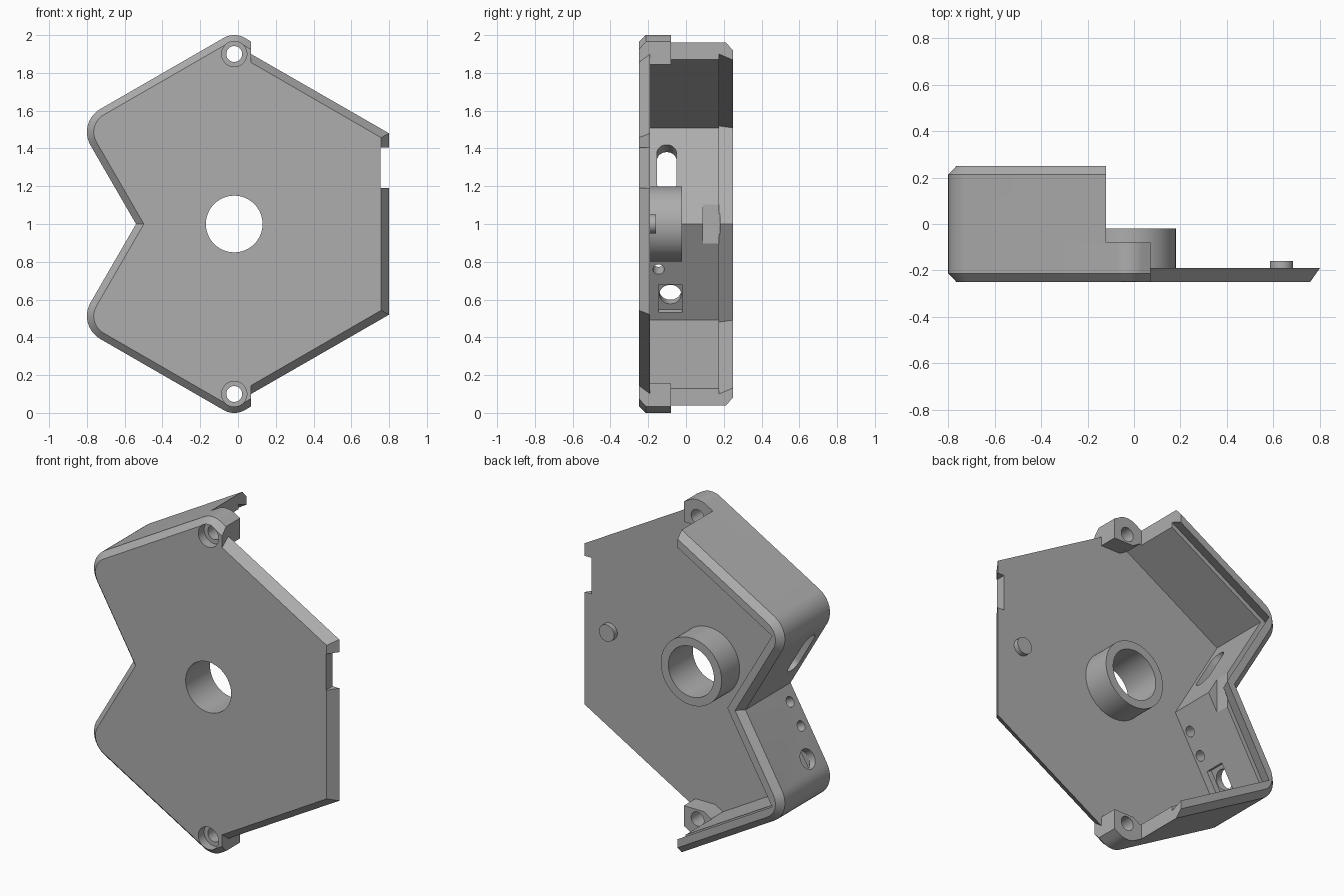
import bpy, bmesh, math
from mathutils import Matrix, Vector

cube = bpy.data.objects.get("Cube")
if cube:
    bpy.data.objects.remove(cube, do_unlink=True)

grey = bpy.data.materials.new("matte grey")
grey.use_nodes = True
grey.diffuse_color = (0.42, 0.42, 0.42, 1)
grey.node_tree.nodes["Principled BSDF"].inputs["Base Color"].default_value = (0.42, 0.42, 0.42, 1)

COS, SIN = math.cos(math.pi / 6), 0.5
CX = -0.02                       # x of the central hole and the two ears


def loft(name, rings, matrix=None):
    """Solid from (depth, outline) rings; outlines lie in local x-z, depth along local y."""
    bm = bmesh.new()
    loops = [[bm.verts.new((u, d, v)) for u, v in pts] for d, pts in rings]
    n = len(loops[0])
    for a, b in zip(loops, loops[1:]):
        for i in range(n):
            bm.faces.new((a[i], a[(i + 1) % n], b[(i + 1) % n], b[i]))
    bm.faces.new(loops[0])
    bm.faces.new(loops[-1])
    if matrix:
        bm.transform(matrix)
    bmesh.ops.recalc_face_normals(bm, faces=bm.faces)
    me = bpy.data.meshes.new(name)
    bm.to_mesh(me)
    bm.free()
    me.materials.append(grey)
    ob = bpy.data.objects.new(name, me)
    bpy.context.collection.objects.link(ob)
    return ob


def combine(target, tool, operation="DIFFERENCE"):
    mod = target.modifiers.new("bool", "BOOLEAN")
    mod.operation, mod.object, mod.solver = operation, tool, "EXACT"
    bpy.context.view_layer.objects.active = target
    bpy.ops.object.modifier_apply(modifier=mod.name)
    bpy.data.objects.remove(tool, do_unlink=True)


def stadium(r, half=0.0, n=32, cx=0.0, cz=0.0):
    """Circle, or a slot with round ends when half > 0."""
    pts = []
    for i in range(n):
        a = (i + 0.5) * 2 * math.pi / n
        pts.append((cx + r * math.cos(a) + math.copysign(half, math.cos(a)), cz + r * math.sin(a)))
    return pts


def rect(x0, x1, z0, z1):
    return [(x0, z0), (x1, z0), (x1, z1), (x0, z1)]


def arc(cx, cz, r, a0, a1, n=10):
    return [(cx + r * math.cos(math.radians(a0 + (a1 - a0) * i / n)),
             cz + r * math.sin(math.radians(a0 + (a1 - a0) * i / n))) for i in range(n + 1)]


def outline(d, xend, rounded=True):
    """Notched outline moved inward by d, mirrored about z = 1 and closed at xend."""
    apex = 2.0175 - d / COS
    corner = (-0.851 + (COS + SIN) * d, 1.538 - (COS - SIN) * d)
    half = [(-0.54 + d / COS, 1.0)]
    if rounded:
        half += arc(-0.66, 1.487, 0.14 - d, 210, 120)
        half += arc(CX, 1.8905, 0.11 - d, 120, 60)
    else:
        half += [corner, (CX, apex)]
    half.append((xend, apex - (xend - CX) * math.tan(math.pi / 6)))
    return half + [(x, 2 - z) for x, z in reversed(half[1:])]


# Chamfered shell, its low front shoulder, and the hollow inside
shell = loft("enclosure_shell", [(-0.25, outline(0.036, 0.07)), (-0.212, outline(0, 0.07)),
                                 (0.212, outline(0, 0.07)), (0.25, outline(0.036, 0.07))])
combine(shell, loft("cut", [(-0.08, rect(-0.12, 0.5, -1, 3)), (0.5, rect(-0.12, 0.5, -1, 3))]))
combine(shell, loft("cut", [(-0.19, outline(0.078, 0.3, False)), (0.175, outline(0.078, 0.3, False)),
                            (0.1751, outline(0.052, 0.3, False)), (0.2501, outline(0.08, 0.3, False)),
                            (0.3, outline(0.08, 0.3, False))]))

# Right half of the front plate with undercut edges
back = [(0.05, 1.911), (0.8, 1.48), (0.8, 0.52), (0.05, 0.089)]
front = [(0.05, 1.866), (0.758, 1.457), (0.758, 0.543), (0.05, 0.134)]
combine(shell, loft("plate", [(-0.25, front), (-0.19, back)]), "UNION")

# Screw ears at top and bottom
for s in (1, -1):
    ear = [(-0.11, 1.875), (-0.06, 1.845), (0.07, 1.845), (0.07, 1.94), (CX, 1.985), (-0.11, 1.94)]
    ear = [(x, 1 + s * (z - 1)) for x, z in ear]
    combine(shell, loft("ear", [(-0.205, ear), (-0.08, ear)]), "UNION")
    cz = 1 + s * 0.9
    for r, y in ((0.042, 0.0), (0.067, -0.195)):
        hole = stadium(r, cx=CX, cz=cz)
        combine(shell, loft("cut", [(-0.3, hole), (y, hole)]))

# Central opening, edge notch and relief inside the rear lip
hole = stadium(0.15, n=64, cx=CX, cz=1)
combine(shell, loft("cut", [(-0.3, hole), (-0.1, hole)]))
notch = rect(0.755, 0.9, 1.19, 1.405)
combine(shell, loft("cut", [(-0.3, notch), (-0.1, notch)]))
relief = rect(-0.51, -0.38, 0.89, 1.11)
combine(shell, loft("cut", [(0.09, relief), (0.18, relief)]))


def wall_cut(y, z, pts, d0, d1):
    """Cut through a notch wall, centred at (y, z) on its inner face."""
    s = 1 if z > 1 else -1
    along = Vector((-SIN, 0, s * COS))
    out = Vector((-COS, 0, -s * SIN))
    m = Matrix((along, out, Vector((0, 1, 0)))).transposed().to_4x4()
    m.translation = (-0.45 - abs(z - 1) * math.tan(math.pi / 6), y, z)
    combine(shell, loft("cut", [(d0, pts), (d1, pts)], m))


# Slot in the upper notch wall; two pin holes and a pocketed hole in the lower one
wall_cut(-0.102, 1.295, stadium(0.052, 0.092), -0.05, 0.15)
for z in (0.76, 0.885):
    wall_cut(-0.145, z, stadium(0.03), -0.05, 0.15)
wall_cut(-0.083, 0.61, stadium(0.058), -0.05, 0.15)
wall_cut(-0.083, 0.605, rect(-0.086, 0.086, -0.062, 0.062), -0.02, 0.035)

# Hollow boss around the central opening
outer = stadium(0.2, n=64, cx=CX, cz=1)
boss = loft("center_boss", [(-0.19, outer), (-0.02, outer)])
combine(boss, loft("cut", [(-0.3, hole), (0.1, hole)]))

# Locating peg on the plate
disc = stadium(0.05, cx=0.635, cz=1.0)
peg = loft("locating_peg", [(-0.195, disc), (-0.16, disc)])

for ob in (shell, boss, peg):
    bpy.ops.object.select_all(action="DESELECT")
    ob.select_set(True)
    bpy.context.view_layer.objects.active = ob
    bpy.ops.object.shade_smooth_by_angle(angle=math.radians(28))
